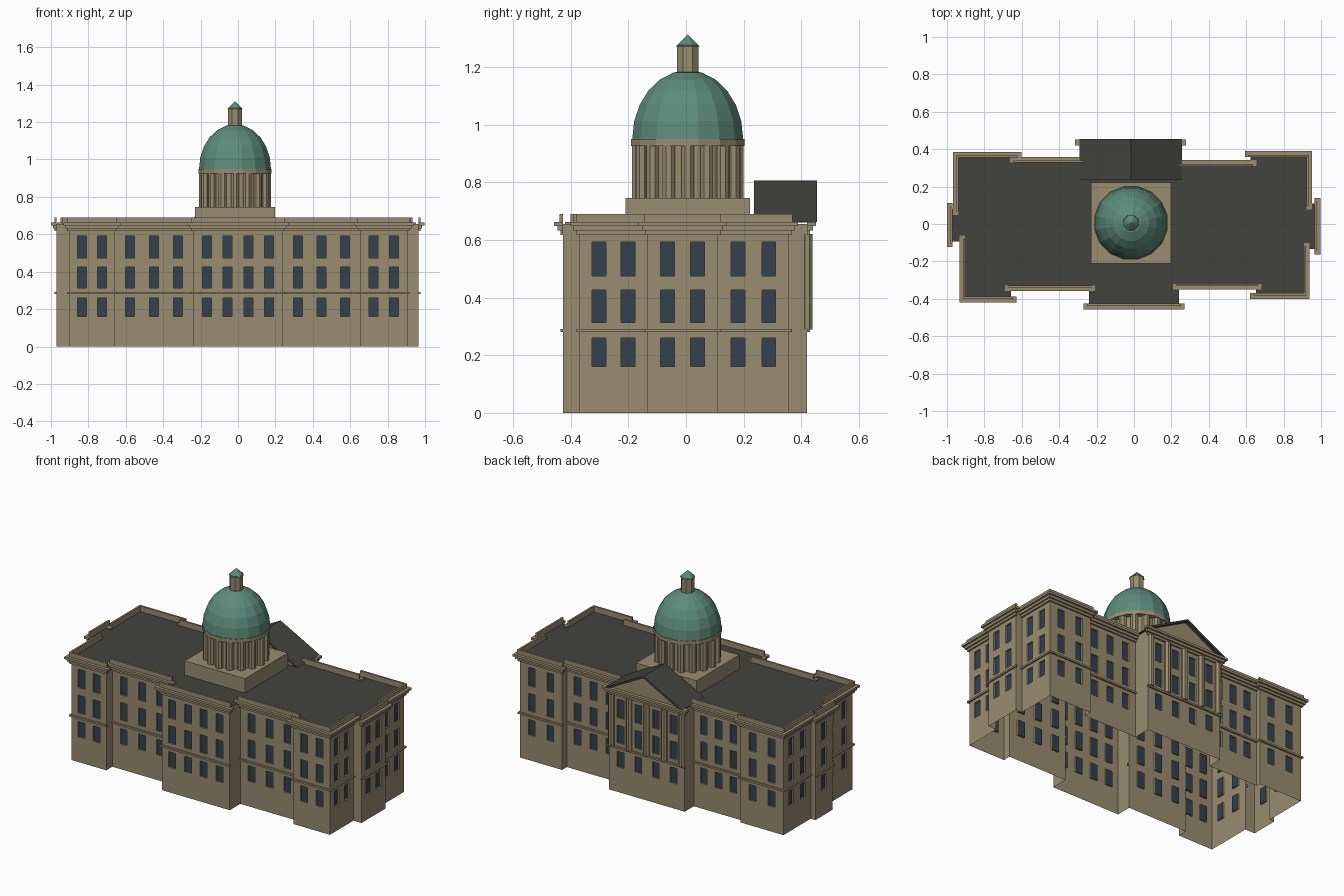
import bpy, bmesh, math
from mathutils import Vector, Matrix

old = bpy.data.objects.get("Cube")
if old:
    bpy.data.objects.remove(old, do_unlink=True)


def material(name, rgb):
    m = bpy.data.materials.new(name)
    m.use_nodes = True
    m.diffuse_color = (*rgb, 1)
    m.node_tree.nodes["Principled BSDF"].inputs["Base Color"].default_value = (*rgb, 1)
    return m


STONE = material("tan stone", (0.32, 0.265, 0.165))
ROOF = material("dark roofing", (0.055, 0.055, 0.047))
COPPER = material("green copper", (0.11, 0.255, 0.2))
GLASS = material("blue grey glass", (0.033, 0.052, 0.075))


def finish(name, bm, *mats):
    mesh = bpy.data.meshes.new(name)
    bm.to_mesh(mesh)
    bm.free()
    for m in mats:
        mesh.materials.append(m)
    ob = bpy.data.objects.new(name, mesh)
    bpy.context.collection.objects.link(ob)
    return ob


def add_box(bm, lo, hi, frame=Matrix()):
    lo, hi = Vector(lo), Vector(hi)
    m = frame @ Matrix.Translation((lo + hi) / 2) @ Matrix.Diagonal((*(hi - lo), 1))
    bmesh.ops.create_cube(bm, size=1, matrix=m)


def add_tube(bm, x, y, z0, z1, r0, r1, sides):
    turn = Matrix.Rotation(math.pi / sides, 4, 'Z')
    bmesh.ops.create_cone(bm, cap_ends=True, segments=sides, radius1=r0, radius2=r1,
                          depth=z1 - z0, matrix=Matrix.Translation((x, y, (z0 + z1) / 2)) @ turn)


def prism(name, profile, y0, y1, mat):
    bm = bmesh.new()
    face = bm.faces.new([bm.verts.new((x, y0, z)) for x, z in profile])
    out = bmesh.ops.extrude_face_region(bm, geom=[face])["geom"]
    verts = [v for v in out if isinstance(v, bmesh.types.BMVert)]
    bmesh.ops.translate(bm, verts=verts, vec=(0, y1 - y0, 0))
    bmesh.ops.recalc_face_normals(bm, faces=bm.faces)
    return finish(name, bm, mat)


# Footprint corners, counter-clockwise from the front left
PLAN = [(-.903, -.388), (-.658, -.388), (-.658, -.328), (-.24, -.328), (-.24, -.426),
        (.24, -.426), (.24, -.32), (.652, -.32), (.652, -.37), (.908, -.37),
        (.908, -.133), (.965, -.133), (.965, .109), (.922, .109), (.922, .358),
        (.624, .358), (.624, .31), (.248, .31), (.248, .42), (-.285, .42),
        (-.285, .328), (-.633, .328), (-.633, .355), (-.937, .355), (-.937, .08),
        (-.97, .08), (-.97, -.093), (-.903, -.093)]
ROWS = [0, .16, .259, .313, .426, .474, .592, .655]   # floor and window heights
WINDOW = .048
STEPS = [(.28, .291, .01), (.617, .632, .01), (.632, .648, .02), (.648, .662, .031)]

walls, trim = bmesh.new(), bmesh.new()
for i, a in enumerate(PLAN):
    a, b = Vector((*a, 0)), Vector((*PLAN[(i + 1) % len(PLAN)], 0))
    length = (b - a).length
    along = (b - a).normalized()
    outward = Vector((along.y, -along.x, 0))
    main = length > .13
    portico = main and outward.y > .5 and a.y > .4

    # Wall grid, with window cells pushed inward
    cuts = [0, length]
    if main:
        count = max(1, round(length / .125))
        pitch = (length - .035) / count
        for k in range(count):
            mid = length / 2 + (k - (count - 1) / 2) * pitch
            cuts += [mid - WINDOW / 2, mid + WINDOW / 2]
    cuts.sort()
    grid = [[walls.verts.new(a + along * u + Vector((0, 0, z))) for u in cuts] for z in ROWS]
    panes = []
    for r in range(len(ROWS) - 1):
        for c in range(len(cuts) - 1):
            f = walls.faces.new((grid[r][c], grid[r][c + 1], grid[r + 1][c + 1], grid[r + 1][c]))
            if r % 2 and c % 2:
                panes.append(f)
    if panes:
        for f in bmesh.ops.extrude_discrete_faces(walls, faces=panes)["faces"]:
            f.material_index = 1
            bmesh.ops.translate(walls, verts=f.verts, vec=-outward * .01)

    # Belt course, stepped cornice and parapet on each main wall
    if main:
        frame = Matrix.Translation(a) @ Matrix.Rotation(math.atan2(along.y, along.x), 4, 'Z')
        for z0, z1, out in STEPS:
            add_box(trim, (-out, -out, z0), (length + out, 0, z1), frame)
        if not portico:
            add_box(trim, (-.012, -.012, .66), (length + .012, 0, .69), frame)

    # Half columns between the windows of the back porch
    if portico:
        for k in range(count + 1):
            p = a + along * (length / 2 + (k - count / 2) * pitch)
            add_tube(trim, p.x, p.y, .29, .62, .021, .021, 8)
finish("walls_with_windows", walls, STONE, GLASS)
finish("cornices_and_columns", trim, STONE)

# Flat roof
bm = bmesh.new()
bm.faces.new([bm.verts.new((x, y, .654)) for x, y in PLAN])
finish("flat_roof", bm, ROOF)

# Back pediment and its gabled roof
MID, HALF = -.017, .274
prism("pediment", [(MID - HALF + .02, .66), (MID + HALF - .02, .66), (MID, .796)], .24, .43, STONE)
prism("gable_roof", [(MID - HALF, .662), (MID - HALF + .025, .662), (MID, .793),
                     (MID + HALF - .025, .662), (MID + HALF, .662), (MID, .806)], .235, .4545, ROOF)

# Square base, drum with columns, and lantern
CX, CY = -.016, .006
bm = bmesh.new()
add_box(bm, (CX - .213, CY - .216, .65), (CX + .213, CY + .216, .745))
add_tube(bm, CX, CY, .74, .94, .168, .168, 16)
for k in range(16):
    t = math.tau * k / 16
    add_tube(bm, CX + .172 * math.cos(t), CY + .172 * math.sin(t), .745, .93, .023, .023, 8)
add_tube(bm, CX, CY, .926, .95, .2, .2, 16)
add_tube(bm, CX, CY, 1.17, 1.275, .041, .041, 8)
finish("drum_and_lantern", bm, STONE)

# Faceted dome and lantern cap
bm = bmesh.new()
RINGS = 6
for k in range(RINGS):
    t0, t1 = (math.pi / 2 * j / RINGS for j in (k, k + 1))
    add_tube(bm, CX, CY, .95 + .238 * math.sin(t0), .95 + .238 * math.sin(t1),
             .196 * math.cos(t0), max(.196 * math.cos(t1), .001), 16)
inner = [f for f in bm.faces if len(f.verts) > 4]
bmesh.ops.delete(bm, geom=inner, context='FACES')
bmesh.ops.remove_doubles(bm, verts=bm.verts, dist=.0005)
add_tube(bm, CX, CY, 1.27, 1.312, .045, 0, 8)
finish("dome_and_cap", bm, COPPER)
